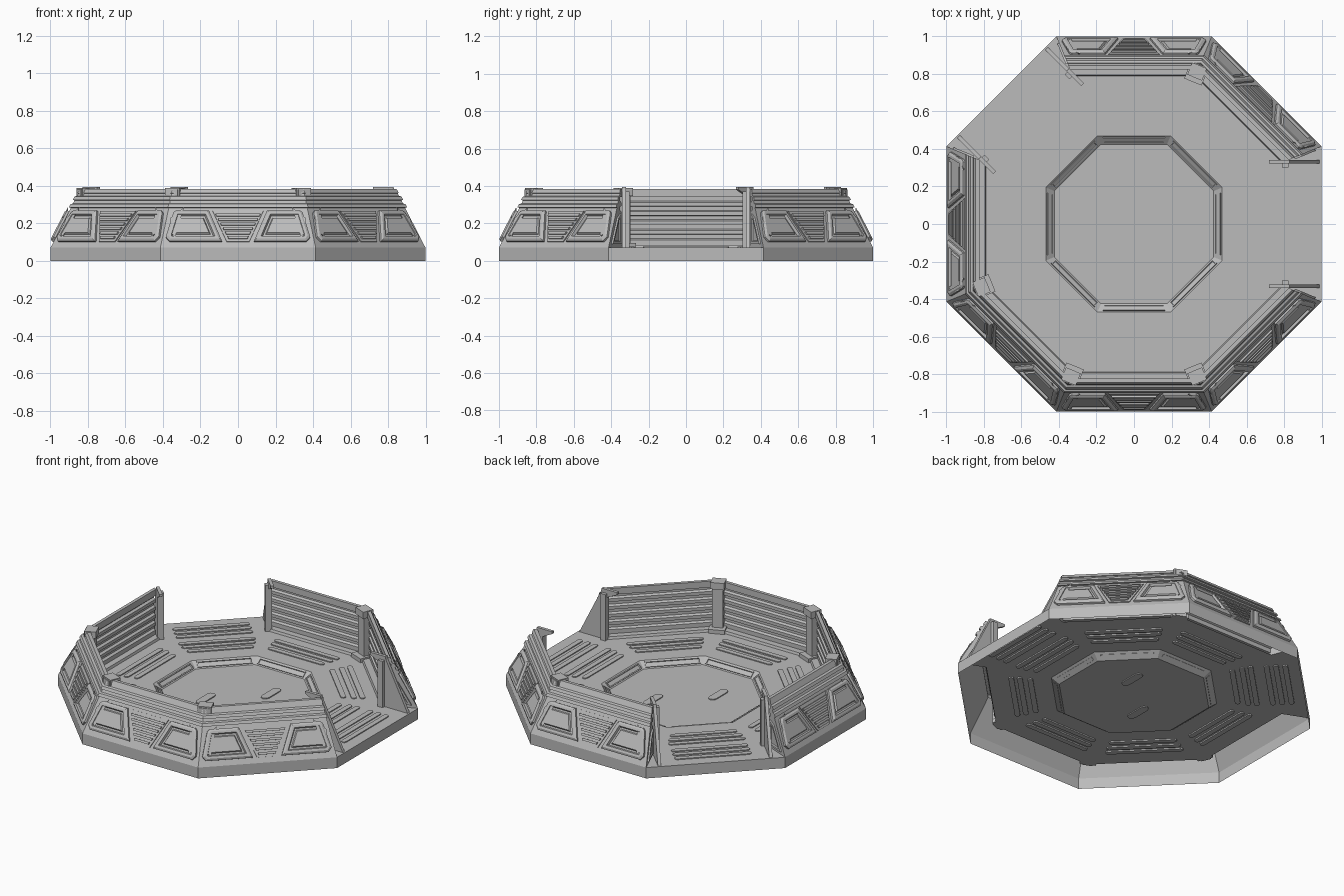
import bpy, bmesh, math
from mathutils import Matrix, Vector

if "Cube" in bpy.data.objects:
    bpy.data.objects.remove(bpy.data.objects["Cube"])

T = math.tan(math.pi / 8)          # half side length of an octagon per unit apothem
WALLS = [1, 2, 4, 5, 6, 7]         # sides numbered counter-clockwise from +x
GAPS = [0, 3]
FLOOR_Z, PIT_Z, RIM_Z = 0.07, 0.035, 0.383

grey = bpy.data.materials.new("light grey")
grey.diffuse_color = (0.5, 0.5, 0.5, 1)
grey.use_nodes = True
grey.node_tree.nodes["Principled BSDF"].inputs["Base Color"].default_value = grey.diffuse_color


def turn(k):
    return Matrix.Rotation(k * math.pi / 4, 4, 'Z')


def basis(u, v, n, o):
    m = Matrix((u, v, n)).transposed().to_4x4()
    m.translation = Vector(o)
    return m


def finish(bm, name):
    me = bpy.data.meshes.new(name)
    bm.to_mesh(me)
    bm.free()
    me.materials.append(grey)
    ob = bpy.data.objects.new(name, me)
    bpy.context.collection.objects.link(ob)
    return ob


def sweep(bm, profile, k):
    """Mitred octagon side from (apothem, z) points."""
    m = turn(k)
    rows = [[bm.verts.new(m @ Vector((a, s * a * T, z))) for s in (-1, 1)] for a, z in profile]
    for p, q in zip(rows, rows[1:]):
        bm.faces.new((p[0], p[1], q[1], q[0]))


def prism(bm, pts, m, h, insets=()):
    """Extruded polygon with optional stepped insets on its top face."""
    lo = [bm.verts.new((x, y, 0)) for x, y in pts]
    hi = [bm.verts.new((x, y, h)) for x, y in pts]
    n = len(pts)
    top = bm.faces.new(hi)
    faces = [top, bm.faces.new(lo[::-1])]
    for i in range(n):
        j = (i + 1) % n
        faces.append(bm.faces.new((lo[i], lo[j], hi[j], hi[i])))
    bmesh.ops.recalc_face_normals(bm, faces=faces)
    verts = set(lo + hi)
    for thick, depth in insets:
        r = bmesh.ops.inset_region(bm, faces=[top], thickness=thick, depth=depth, use_even_offset=True)
        faces += r['faces']
        verts |= {v for f in r['faces'] for v in f.verts} | set(top.verts)
    bmesh.ops.transform(bm, matrix=m, verts=list(verts))
    if m.determinant() < 0:
        bmesh.ops.reverse_faces(bm, faces=list(set(faces)))


def capsule(cx, cy, half, r):
    """Rounded slot outline running along y."""
    pts = []
    for s, a0 in ((1, 0), (-1, math.pi)):
        for i in range(5):
            a = a0 + math.pi * i / 4
            pts.append((cx + r * math.cos(a), cy + s * (half - r) + r * math.sin(a)))
    return pts


def rect(x0, x1, y0, y1):
    return [(x0, y0), (x1, y0), (x1, y1), (x0, y1)]


# wall section: skirt, sloped outside with bands, cap, louvred inside, kerb
def slope(z, out=0.0):
    return (1 - 0.16 * (z - 0.07) / 0.313 + out, z)


outer = [(1, 0), (1, 0.07), slope(0.283), slope(0.285, 0.012), slope(0.302, 0.012), slope(0.306),
         slope(0.322), slope(0.325, 0.012), slope(0.342, 0.012), slope(0.347), slope(0.36),
         slope(0.362, 0.006), slope(RIM_Z, 0.006)]
inner = [(0.825, RIM_Z), (0.825, 0.342)]
for i in range(5):
    z = 0.34 - 0.05 * i
    inner += [(0.85, z), (0.85, z - 0.02), (0.835, z - 0.028), (0.835, z - 0.048)]
inner += [(0.835, 0.085), (0.795, 0.085), (0.79, FLOOR_Z)]
section = outer + inner

walls = bmesh.new()
for k in WALLS:
    sweep(walls, section, k)
finish(walls, "perimeter_walls")

# closed wall ends beside the openings, with a raised triangular panel
ends = bmesh.new()
for k in GAPS:
    for s in (-1, 1):
        m = turn(k)
        ends.faces.new([ends.verts.new(m @ Vector((a, s * a * T, z))) for a, z in section[1:]])
        r = Vector((1, s * T, 0)).normalized()
        n = Vector((T, -s, 0)).normalized()
        f = 1 / math.cos(math.pi / 8)
        tri = [(0.855 * f, 0.09), (0.965 * f, 0.09), (0.89 * f, 0.23), (0.855 * f, 0.25)]
        prism(ends, tri, m @ basis(r, (0, 0, 1), n, (0, 0, 0)), 0.01, [(0.012, 0), (0.005, -0.006)])
finish(ends, "wall_ends")

# floor: sector rings, sloped step and sunken centre
floor = bmesh.new()
for k in range(8):
    start = [(1, 0), (1, FLOOR_Z)] if k in GAPS else [(0.84, FLOOR_Z)]
    sweep(floor, start + [(0.47, FLOOR_Z), (0.425, PIT_Z)], k)
corner = 0.425 / math.cos(math.pi / 8)
floor.faces.new([floor.verts.new((corner * math.cos((i + .5) * math.pi / 4),
                                  corner * math.sin((i + .5) * math.pi / 4), PIT_Z)) for i in range(8)])
bmesh.ops.remove_doubles(floor, verts=floor.verts, dist=1e-5)
finish(floor, "floor")

# rounded tread ribs on the floor
ribs = bmesh.new()
for k in range(8):
    rows = [(0.595, 0.20), (0.655, 0.22), (0.705, 0.23)]
    if k in GAPS:
        rows += [(0.80, 0.23), (0.855, 0.23), (0.91, 0.23)]
    for a, half in rows:
        m = turn(k) @ Matrix.Translation((0, 0, FLOOR_Z - 0.008))
        prism(ribs, capsule(a, 0, half, 0.016), m, 0.014)
for x, y in ((0.135, 0.145), (-0.14, -0.13)):
    prism(ribs, capsule(x, y, 0.083, 0.026), Matrix.Translation((0, 0, PIT_Z - 0.006)), 0.012)
finish(ribs, "floor_ribs")

# framed strips on the sloped step around the centre
strips = bmesh.new()
u = Vector((0, 1, 0))
v = Vector((0.045, 0, 0.035)).normalized()
n = Vector((-0.035, 0, 0.045)).normalized()
for k in range(8):
    m = turn(k) @ basis(-u, v, n, (0.4475, 0, 0.0525))
    prism(strips, rect(-0.165, 0.165, -0.02, 0.02), m, 0.006, [(0.007, 0), (0.002, -0.008)])
finish(strips, "step_strips")

# outside panels: two framed windows and a louvred vent on each wall
windows, vents = bmesh.new(), bmesh.new()
v = Vector((-0.16, 0, 0.313)).normalized()
n = Vector((0.313, 0, 0.16)).normalized()
shape = [(0.085, 0.034), (0.365, 0.034), (0.385, 0.06), (0.345, 0.205), (0.33, 0.218), (0.155, 0.218)]
for k in WALLS:
    m = turn(k) @ basis(u, v, n, (1, 0, 0.07))
    for s in (1, -1):
        prism(windows, shape, m @ Matrix.Diagonal((s, 1, 1, 1)), 0.012,
              [(0.012, 0.008), (0.014, 0), (0.006, -0.014), (0.010, 0), (0.006, 0.010)])
    prism(vents, [(-0.06, 0.034), (0.06, 0.034), (0.135, 0.218), (-0.135, 0.218)], m, 0.006)
    for i in range(6):
        y = 0.048 + 0.027 * i
        w = 0.05 + 0.065 * i / 5
        prism(vents, [(-w, y), (w, y), (w + .005, y + .014), (-w - .005, y + .014)], m, 0.016)
finish(windows, "wall_windows")
finish(vents, "wall_vents")

# jamb fins with inward hooks at both openings
jambs = bmesh.new()
fin = [(0.99, 0.07), (0.835, 0.375), (0.83, 0.395), (0.72, 0.395), (0.72, 0.38),
       (0.79, 0.345), (0.79, 0.07)]
for k in GAPS:
    for s in (1, -1):
        m = turn(k) @ Matrix.Diagonal((1, s, 1, 1)) @ basis((1, 0, 0), (0, 0, 1), (0, -1, 0), (0, 0.342, 0))
        prism(jambs, fin, m, 0.02)
        prism(jambs, rect(0.79, 0.825, 0.07, 0.37), m, 0.04)
finish(jambs, "opening_jambs")

# inside corner pillars with feet and caps
pillars = bmesh.new()
for c in (1.5, 4.5, 5.5, 6.5):
    for x0, x1, w, z0, z1 in ((0.855, 0.92, 0.032, 0.07, 0.38), (0.82, 0.91, 0.05, 0.07, 0.095),
                              (0.845, 0.915, 0.042, 0.345, 0.388)):
        prism(pillars, rect(x0, x1, -w, w), turn(c) @ Matrix.Translation((0, 0, z0)), z1 - z0)
finish(pillars, "corner_pillars")
